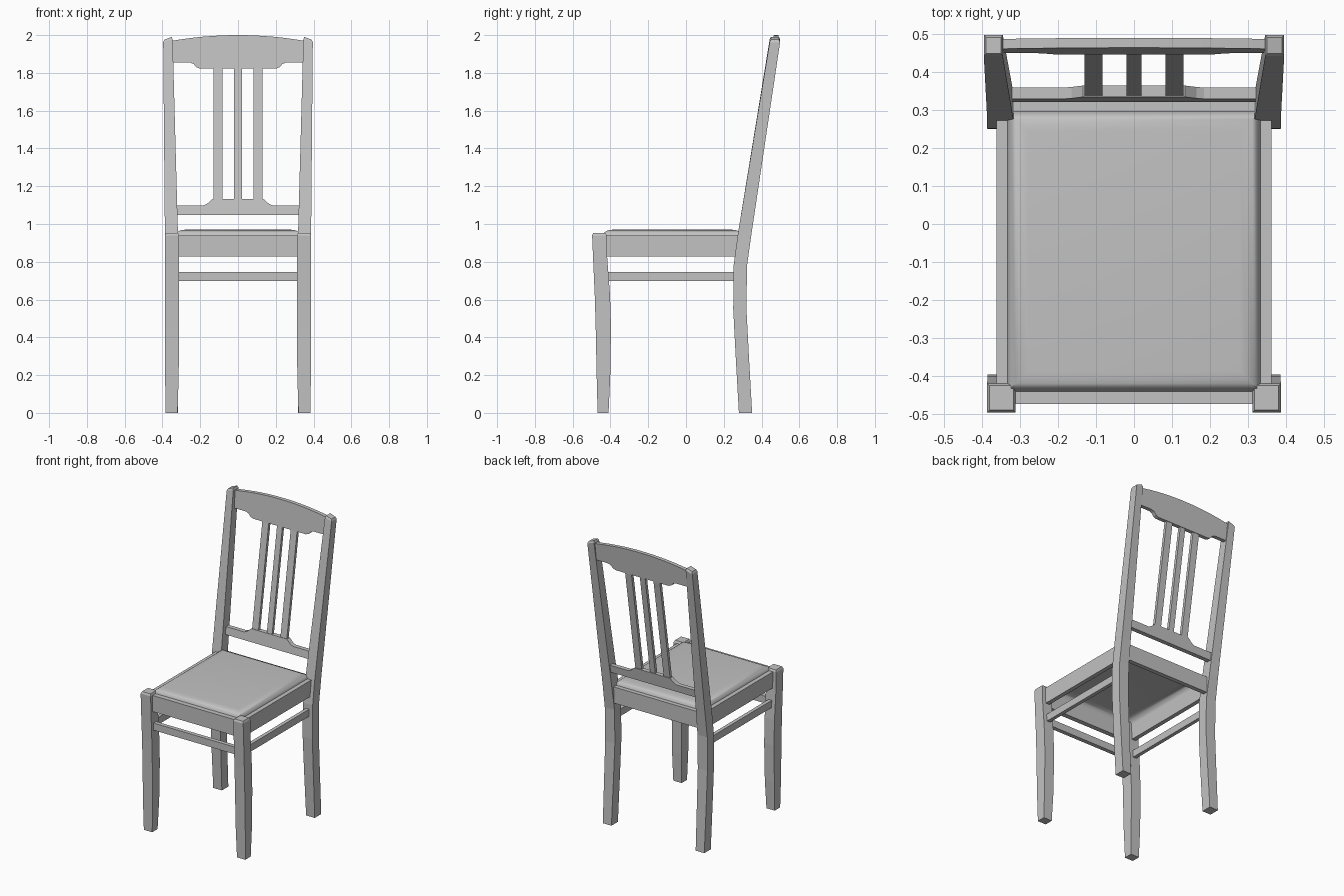
import bpy
import bmesh

cube = bpy.data.objects.get("Cube")
if cube:
    bpy.data.objects.remove(cube, do_unlink=True)

grey = bpy.data.materials.new("plain grey")
grey.use_nodes = True
tone = (0.54, 0.54, 0.54, 1)
grey.diffuse_color = tone
grey.node_tree.nodes["Principled BSDF"].inputs["Base Color"].default_value = tone


def finish(name, bm):
    bmesh.ops.recalc_face_normals(bm, faces=bm.faces)
    mesh = bpy.data.meshes.new(name)
    bm.to_mesh(mesh)
    bm.free()
    mesh.materials.append(grey)
    obj = bpy.data.objects.new(name, mesh)
    bpy.context.collection.objects.link(obj)
    return obj


def loft(name, sections, side=1, closed=True):
    """Join rectangles given as (z, x0, x1, y0, y1, drop at x1), bottom to top."""
    bm = bmesh.new()
    rings = [[bm.verts.new((side * x, y, h)) for x, y, h in
              ((x0, y0, z), (x1, y0, z - drop), (x1, y1, z - drop), (x0, y1, z))]
             for z, x0, x1, y0, y1, drop in sections]
    for a, b in zip(rings, rings[1:]):
        for i in range(4):
            j = (i + 1) % 4
            bm.faces.new((a[i], a[j], b[j], b[i]))
    bm.faces.new(rings[-1])
    if closed:
        bm.faces.new(rings[0])
    return finish(name, bm)


def box(name, x0, x1, y0, y1, z0, z1, side=1):
    return loft(name, [(z, x0, x1, y0, y1, 0) for z in (z0, z1)], side)


def back_panel(name, outline, base_y, base_z, slope, depth):
    """Extrude an x-z outline in a leaning plane of the backrest."""
    bm = bmesh.new()
    front, back = [[bm.verts.new((x, base_y + slope * (z - base_z) + d, z))
                    for x, z in outline] for d in (0, depth)]
    bm.faces.new(front)
    bm.faces.new(back)
    for i in range(len(outline)):
        j = (i + 1) % len(outline)
        bm.faces.new((front[i], front[j], back[j], back[i]))
    return finish(name, bm)


def mirrored(half):
    return half + [(-x, z) for x, z in reversed(half)]


# Legs, side rails and side stretchers in pairs
front_leg = [(0, 0.32, 0.383, -0.468, -0.41, 0), (0.2, 0.314, 0.386, -0.473, -0.401, 0),
             (0.45, 0.312, 0.386, -0.478, -0.397, 0), (0.62, 0.312, 0.386, -0.483, -0.402, 0),
             (0.82, 0.312, 0.387, -0.492, -0.417, 0), (0.94, 0.312, 0.387, -0.497, -0.42, 0),
             (0.953, 0.318, 0.381, -0.491, -0.426, 0)]
back_post = [(0, 0.318, 0.383, 0.28, 0.35, 0), (0.3, 0.315, 0.385, 0.263, 0.333, 0),
             (0.55, 0.313, 0.386, 0.25, 0.32, 0), (0.78, 0.313, 0.387, 0.252, 0.323, 0),
             (0.95, 0.318, 0.387, 0.275, 0.347, 0), (1.978, 0.346, 0.396, 0.443, 0.498, 0.016),
             (1.99, 0.351, 0.39, 0.449, 0.492, 0.014)]
for word, s in (("left", 1), ("right", -1)):
    loft(word + "_front_leg", front_leg, s)
    loft(word + "_back_post", back_post, s)
    box(word + "_seat_rail", 0.333, 0.362, -0.43, 0.28, 0.828, 0.938, s)
    box(word + "_stretcher", 0.335, 0.36, -0.42, 0.265, 0.697, 0.746, s)

# Front and back rails
box("front_seat_rail", -0.32, 0.32, -0.475, -0.442, 0.828, 0.938)
box("back_seat_rail", -0.325, 0.325, 0.296, 0.326, 0.828, 0.938)
box("front_stretcher", -0.32, 0.32, -0.465, -0.437, 0.697, 0.746)

# Thin domed seat, open underneath
rim = ((0.93, 0), (0.942, 0.002), (0.955, 0.011), (0.963, 0.022), (0.968, 0.036), (0.97, 0.055))
seat = loft("seat_cushion", [(z, d - 0.334, 0.334 - d, d - 0.443, 0.298 - d, 0)
                             for z, d in rim], closed=False)
bpy.ops.object.select_all(action="DESELECT")
seat.select_set(True)
bpy.context.view_layer.objects.active = seat
bpy.ops.object.shade_smooth_by_angle(angle=0.7)

# Arched crest rail with stepped lower edge
arch = [(0.36 * (1 - i / 8), 2.0 - 0.032 * (1 - i / 8) ** 2) for i in range(8)]
back_panel("crest_rail", mirrored(
    [(0.2, 1.822), (0.22, 1.83), (0.235, 1.847), (0.255, 1.855), (0.355, 1.855)]
    + arch), 0.447, 1.822, 0.1, 0.026)

# Lower back rail with raised centre
back_panel("lower_back_rail", mirrored(
    [(0.335, 1.047), (0.335, 1.098), (0.185, 1.098), (0.165, 1.106), (0.135, 1.132)]),
    0.335, 1.132, 0.15, 0.03)

# Three upright slats
for word, x, w in (("right", -0.107, 0.024), ("middle", 0, 0.02), ("left", 0.107, 0.024)):
    back_panel(word + "_slat", [(x - w, 1.12), (x + w, 1.12), (x + w, 1.835), (x - w, 1.835)],
               0.339, 1.132, 0.16, 0.02)
